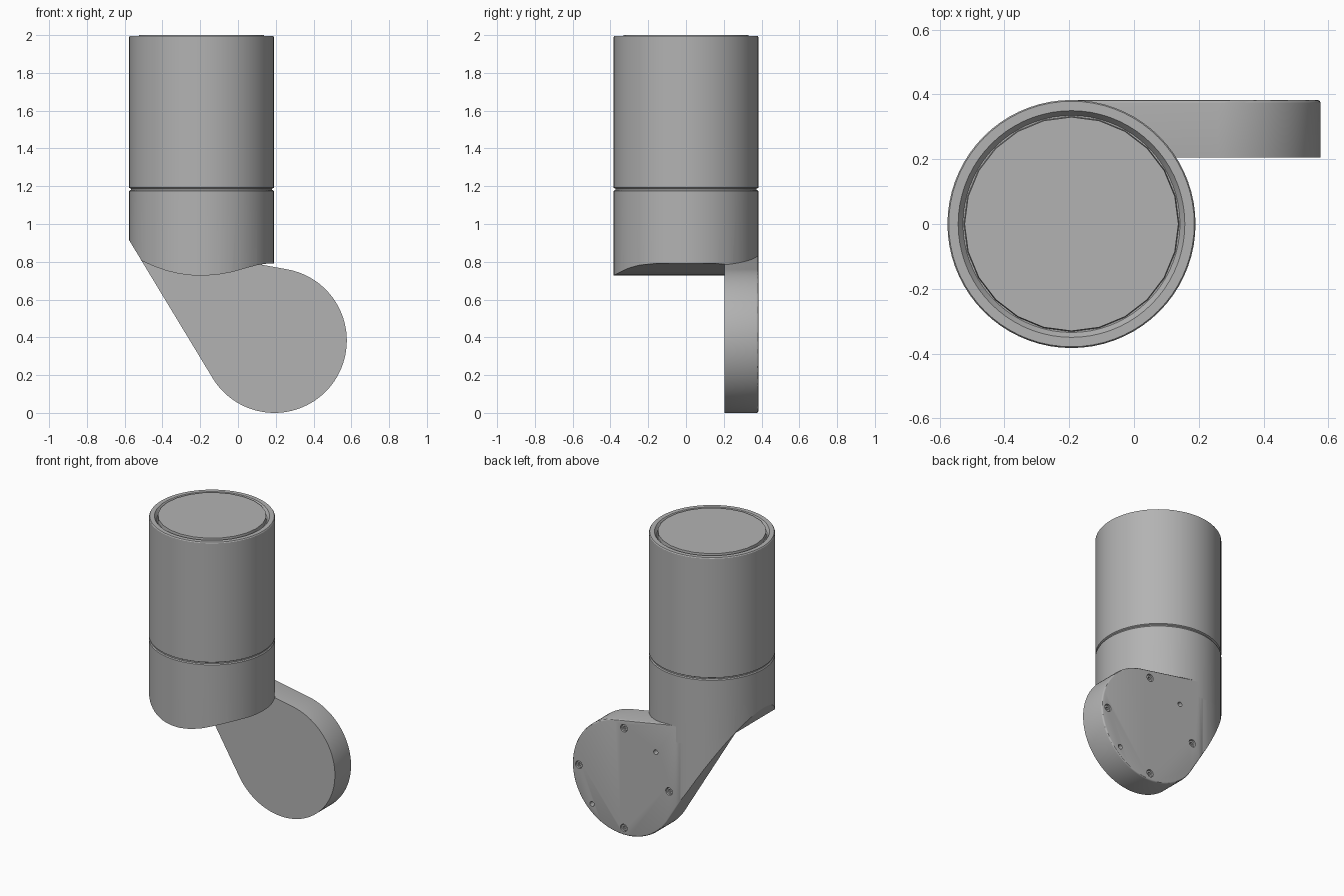
import bpy, bmesh, math
from mathutils import Vector

if "Cube" in bpy.data.objects:
    bpy.data.objects.remove(bpy.data.objects["Cube"], do_unlink=True)

CX, R = -0.193, 0.383            # tube axis and radius
HX, HZ = 0.193, 0.383            # hub centre of the arm
ARM_FRONT, ARM_BACK = 0.205, R

grey = bpy.data.materials.new("satin grey")
grey.use_nodes = True
colour = (0.45, 0.45, 0.45, 1)
grey.diffuse_color = colour
grey.node_tree.nodes["Principled BSDF"].inputs["Base Color"].default_value = colour


def finish(name, bm):
    bmesh.ops.recalc_face_normals(bm, faces=bm.faces)
    mesh = bpy.data.meshes.new(name)
    bm.to_mesh(mesh)
    bm.free()
    mesh.materials.append(grey)
    obj = bpy.data.objects.new(name, mesh)
    bpy.context.collection.objects.link(obj)
    return obj


def lathe(name, profile, segments):
    """Spin (radius, z) points around the tube axis."""
    bm = bmesh.new()
    verts = [bm.verts.new((CX + r, 0, z)) for r, z in profile]
    edges = [bm.edges.new(pair) for pair in zip(verts, verts[1:])]
    bmesh.ops.spin(bm, geom=verts + edges, cent=(CX, 0, 0), axis=(0, 0, 1),
                   angle=math.tau, steps=segments, use_duplicate=False)
    bmesh.ops.remove_doubles(bm, verts=bm.verts, dist=1e-4)
    return finish(name, bm)


def prism(name, points, extrude, bevel=0):
    """Extrude a flat outline, optionally rounding the far rim."""
    bm = bmesh.new()
    face = bm.faces.new([bm.verts.new(p) for p in points])
    geom = bmesh.ops.extrude_face_region(bm, geom=[face], use_keep_orig=True)["geom"]
    far = [v for v in geom if isinstance(v, bmesh.types.BMVert)]
    bmesh.ops.translate(bm, verts=far, vec=Vector(extrude))
    if bevel:
        rim = [e for e in geom if isinstance(e, bmesh.types.BMEdge)]
        bmesh.ops.bevel(bm, geom=rim, offset=bevel, segments=3, profile=0.5, affect='EDGES')
    return finish(name, bm)


def boolean(obj, cutter, operation):
    mod = obj.modifiers.new(operation.title(), 'BOOLEAN')
    mod.operation, mod.object, mod.solver = operation, cutter, 'EXACT'
    bpy.context.view_layer.objects.active = obj
    bpy.ops.object.modifier_apply(modifier=mod.name)
    bpy.data.objects.remove(cutter, do_unlink=True)


def smooth(obj):
    bpy.ops.object.select_all(action='DESELECT')
    obj.select_set(True)
    bpy.context.view_layer.objects.active = obj
    bpy.ops.object.shade_smooth_by_angle(angle=math.radians(30))


def arc(cx, cy, r, start, end, steps):
    for i in range(steps + 1):
        a = math.radians(start + (end - start) * i / steps)
        yield cx + r * math.cos(a), cy + r * math.sin(a)


# Upper tube with a chamfered rim and a stepped-in lower neck
tube = lathe("upper_tube", [(0, 1.17), (0.374, 1.17), (0.374, 1.187), (R, 1.192), (R, 1.99),
                            (0.379, 1.996), (0.35, 1.996), (0.335, 1.975), (0, 1.975)], 72)
end_cap = lathe("end_cap", [(0, 1.97), (0.333, 1.97), (0.33, 2.0), (0, 2.0)], 24)

# Lower collar, shaped underneath by a curved saddle cut
collar = lathe("lower_collar", [(0, 0.5), (R, 0.5), (R, 1.174), (0.378, 1.18), (0, 1.18)], 72)
dip = [(-0.64, 1.019), (-0.51, 0.805), (-0.45, 0.778), (-0.38, 0.753), (-0.31, 0.736),
       (-0.24, 0.728), (-0.17, 0.727), (-0.1, 0.733), (-0.03, 0.746), (0.04, 0.766),
       (0.1, 0.782), (0.15, 0.79), (0.3, 0.795)]
saddle = prism("saddle_cutter",
               [(x, -0.6, z) for x, z in dip + [(0.3, 0.3), (-0.64, 0.3)]], (0, 1.2, 0))
boolean(collar, saddle, 'DIFFERENCE')

# Offset arm: round hub with tangent sides running up into the collar
outline = list(arc(HX, HZ, R, 80, -148.5, 72))
outline += [(-0.577, 0.915), (-0.577, 1.0), (CX, 1.0), (CX, 0.842)]
arm = prism("offset_arm", [(x, ARM_FRONT, z) for x, z in outline],
            (0, ARM_BACK - ARM_FRONT, 0), bevel=0.01)
stadium = [(0.7, -R)] + [(0.7, R)] + list(arc(CX, 0, R, 90, 270, 36))
envelope = prism("arm_envelope", [(x, y, -0.1) for x, y in stadium], (0, 0, 1.2))
boolean(arm, envelope, 'INTERSECT')


def hub_disc(name, angle, radius, front, back, sides=20):
    a = math.radians(angle)
    x, z = HX + 0.335 * math.cos(a), HZ + 0.335 * math.sin(a)
    return prism(name, [(u, front, v) for u, v in arc(x, z, radius, 0, 360 - 360 / sides, sides - 1)],
                 (0, back - front, 0))


# Screw recesses and dowel holes in the back of the hub
screws, dowels = (0, 90, 180, 270), (135, 315)
for angle in screws:
    boolean(arm, hub_disc("recess_cutter", angle, 0.025, ARM_BACK - 0.025, 0.5), 'DIFFERENCE')
for angle in dowels:
    boolean(arm, hub_disc("dowel_cutter", angle, 0.016, ARM_BACK - 0.04, 0.5), 'DIFFERENCE')

# Socket-head screws sitting in the recesses
for number, angle in enumerate(screws, 1):
    head = hub_disc(f"screw_{number}", angle, 0.021, ARM_BACK - 0.03, ARM_BACK - 0.008)
    boolean(head, hub_disc("socket_cutter", angle, 0.011, ARM_BACK - 0.02, 0.5, 6), 'DIFFERENCE')
    smooth(head)

for part in (tube, end_cap, collar, arm):
    smooth(part)
